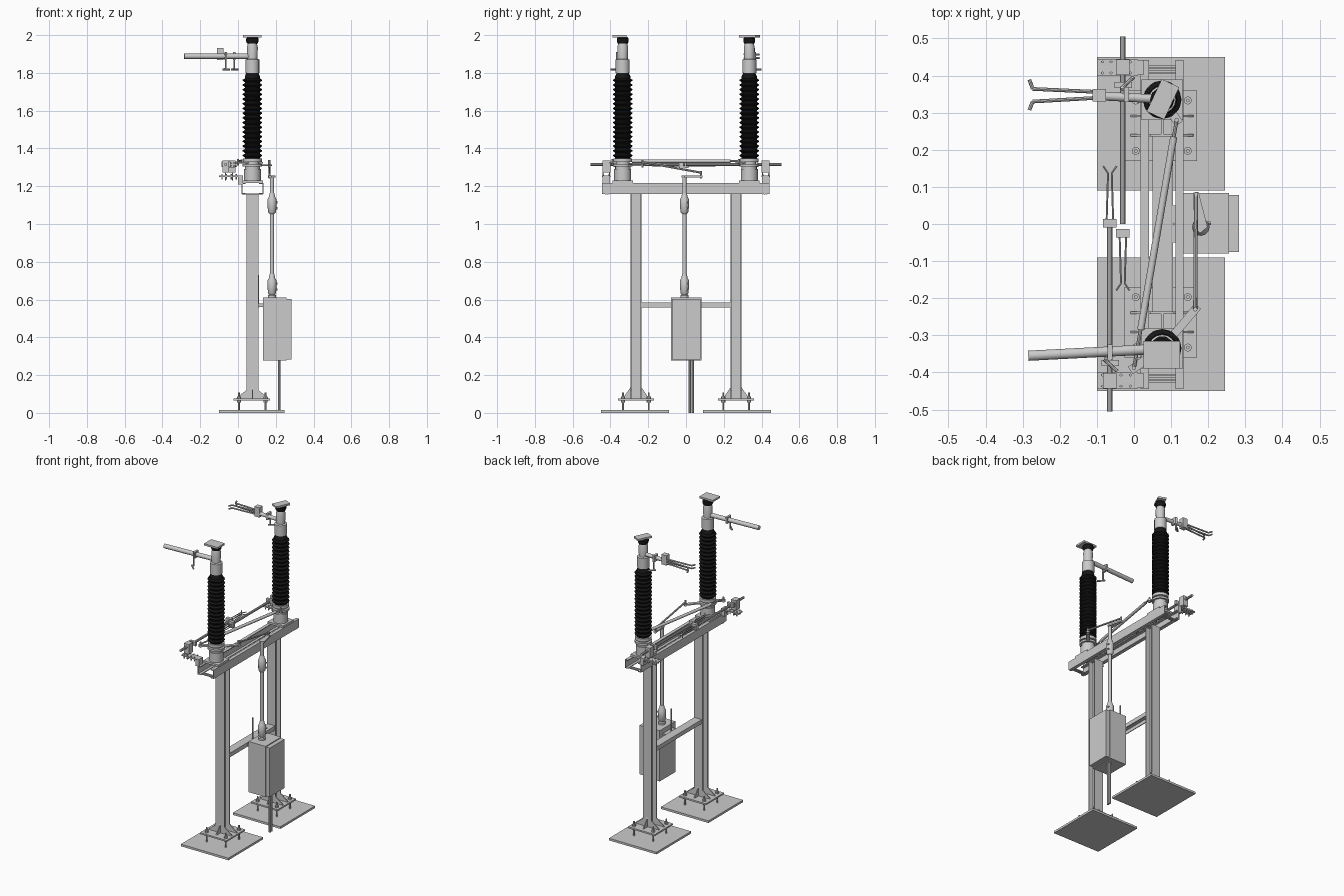
import bpy, bmesh, math
from mathutils import Vector, Matrix

if "Cube" in bpy.data.objects:
    bpy.data.objects.remove(bpy.data.objects["Cube"])

black = bpy.data.materials.new("black_insulation")
black.diffuse_color = (0.008, 0.008, 0.008, 1)
black.use_nodes = True
black.node_tree.nodes["Principled BSDF"].inputs["Base Color"].default_value = black.diffuse_color


def finish(name, bm, mat=None, smooth=False):
    bmesh.ops.recalc_face_normals(bm, faces=bm.faces)
    me = bpy.data.meshes.new(name)
    bm.to_mesh(me)
    bm.free()
    ob = bpy.data.objects.new(name, me)
    bpy.context.collection.objects.link(ob)
    if mat:
        me.materials.append(mat)
    if smooth:
        for o in bpy.context.selected_objects:
            o.select_set(False)
        bpy.context.view_layer.objects.active = ob
        ob.select_set(True)
        bpy.ops.object.shade_smooth_by_angle(angle=math.radians(35))
    return ob


def box(name, x, y, z, rot=0, mat=None):
    bm = bmesh.new()
    c = Vector([(a + b) / 2 for a, b in (x, y, z)])
    s = [abs(b - a) for a, b in (x, y, z)]
    m = Matrix.Translation(c) @ Matrix.Rotation(rot, 4, 'Z') @ Matrix.Diagonal((*s, 1))
    bmesh.ops.create_cube(bm, size=1, matrix=m)
    return finish(name, bm, mat)


def rod(name, pts, r, n=10):
    """Round bar following a list of points."""
    bm = bmesh.new()
    for p, q in zip(pts, pts[1:]):
        p, q = Vector(p), Vector(q)
        d = q - p
        m = Matrix.Translation((p + q) / 2) @ d.to_track_quat('Z', 'Y').to_matrix().to_4x4()
        bmesh.ops.create_cone(bm, cap_ends=True, segments=n, radius1=r, radius2=r, depth=d.length, matrix=m)
    return finish(name, bm, None, n > 6)


def lathe(name, prof, x, y, n=16, mat=None, smooth=True):
    """Turn (radius, z) pairs around a vertical axis."""
    bm = bmesh.new()
    rings = [[bm.verts.new((x + r * math.cos(2 * math.pi * i / n), y + r * math.sin(2 * math.pi * i / n), z))
              for i in range(n)] for r, z in prof]
    for a, b in zip(rings, rings[1:]):
        for i in range(n):
            bm.faces.new((a[i], a[(i + 1) % n], b[(i + 1) % n], b[i]))
    bm.faces.new(rings[0])
    bm.faces.new(rings[-1])
    return finish(name, bm, mat, smooth)


def prism(name, pts, put, a, b):
    """Extrude a 2D outline from a to b; put(u, v, w) gives the 3D position."""
    bm = bmesh.new()
    lo = [bm.verts.new(put(u, v, a)) for u, v in pts]
    hi = [bm.verts.new(put(u, v, b)) for u, v in pts]
    bm.faces.new(lo)
    bm.faces.new(hi)
    for i in range(len(pts)):
        j = (i + 1) % len(pts)
        bm.faces.new((lo[i], lo[j], hi[j], hi[i]))
    return finish(name, bm)


def arm(name, p, q, w, z0, z1):
    """Flat lever between two plan points."""
    p, q = Vector(p), Vector(q)
    d = (q - p).normalized()
    s = Vector((-d.y, d.x)) * w / 2
    pts = [p - d * w / 2 + s, p - d * w / 2 - s, q + d * w / 2 - s, q + d * w / 2 + s]
    return prism(name, pts, lambda u, v, t: (u, v, t), z0, z1)


CX = 0.076
for side, tag in ((-1, "near"), (1, "far")):
    yc = 0.265 * side
    # footing plate, raised base plate and anchor bolts
    box(tag + "_footing_plate", (-0.10, 0.245), (side * 0.09, side * 0.45), (0, 0.014))
    box(tag + "_base_plate", (-0.025, 0.17), (yc - 0.095, yc + 0.095), (0.066, 0.076))
    for bx in (0.005, 0.145):
        for dy in (-0.068, 0.068):
            lathe(tag + "_anchor_bolt", [(0.005, 0.012), (0.005, 0.054), (0.011, 0.054), (0.011, 0.066),
                  (0.011, 0.088), (0.005, 0.088), (0.005, 0.108)], bx, yc + dy, 8, smooth=False)
    # H-section column
    w, h, t = 0.032, 0.029, 0.006
    H = [(-w, -h), (w, -h), (w, -h + t), (0.003, -h + t), (0.003, h - t), (w, h - t),
         (w, h), (-w, h), (-w, h - t), (-0.003, h - t), (-0.003, -h + t), (-w, -h + t)]
    prism(tag + "_column", [(CX + a, yc + b) for a, b in H], lambda u, v, s: (u, v, s), 0.076, 1.16)
    # base gussets
    for s in (-1, 1):
        for dy in (-0.026, 0.026):
            prism(tag + "_gusset_x", [(CX + s * w, 0.076), (CX + s * 0.085, 0.076), (CX + s * 0.08, 0.083), (CX + s * w, 0.12)],
                  lambda u, v, q: (u, q, v), yc + dy - 0.003, yc + dy + 0.003)
        prism(tag + "_gusset_y", [(yc + s * h, 0.076), (yc + s * 0.07, 0.076), (yc + s * h, 0.135)],
              lambda u, v, q: (q, u, v), CX - 0.003, CX + 0.003)

# top beam: two channels with flanges facing inward
for s, tag in ((-1, "left"), (1, "right")):
    C = [(0.058, 1.16), (0.058, 1.217), (0.036, 1.217), (0.036, 1.212), (0.053, 1.212),
         (0.053, 1.165), (0.036, 1.165), (0.036, 1.16)]
    prism(tag + "_beam_channel", [(CX + s * a, z) for a, z in C], lambda u, v, q: (u, q, v), -0.445, 0.442)

# cross brace between columns, downward channel
prism("cross_brace", [(0.05, 0.557), (0.05, 0.584), (0.105, 0.584), (0.105, 0.557), (0.1, 0.557),
      (0.1, 0.579), (0.055, 0.579), (0.055, 0.557)], lambda u, v, q: (u, q, v), -0.24, 0.24)

# insulator posts
for side, tag in ((-1, "near"), (1, "far")):
    y = 0.335 * side
    box(tag + "_post_foot", (0.02, 0.132), (y - 0.055, y + 0.055), (1.217, 1.23))
    lathe(tag + "_bearing", [(0.045, 1.23), (0.045, 1.29), (0.04, 1.29), (0.04, 1.305), (0.052, 1.305),
          (0.052, 1.318), (0.036, 1.318), (0.036, 1.328), (0.05, 1.328), (0.05, 1.347)], CX, y)
    prof, n = [(0.04, 1.347)], 17
    for i in range(n):
        z = 1.352 + i * 0.0249
        prof += [(0.04, z), (0.052, z + 0.009), (0.052, z + 0.013), (0.04, z + 0.02)]
    prof += [(0.04, 1.782), (0.032, 1.80)]
    lathe(tag + "_insulator", prof, CX, y, 12, black)
    lathe(tag + "_post_cap", [(0.037, 1.80), (0.037, 1.87), (0.027, 1.874), (0.029, 1.935), (0.024, 1.955)], CX, y)
    lathe(tag + "_terminal_neck", [(0.028, 1.955), (0.033, 1.968), (0.033, 1.982), (0.026, 1.99)], CX, y, 10, black)
    # slats near the beam ends
    for k in range(3):
        box(tag + "_beam_end_slat", (0.02, 0.132), (side * (0.404 + k * 0.009), side * (0.41 + k * 0.009)), (1.156, 1.162))
    # earth switch bracket with bolts, bearing and clamp loop
    bx, yb = (-0.065 if side < 0 else -0.03), 0.422 * side
    box(tag + "_earth_bracket", (-0.10, 0.01), (yb - 0.023, yb + 0.023), (1.25, 1.258))
    box(tag + "_bracket_stem", (0.0, 0.026), (yb - 0.02, yb + 0.02), (1.21, 1.258))
    for px in (-0.085, -0.062, -0.035, -0.01):
        for dy in (-0.015, 0.015):
            rod(tag + "_bracket_bolt", [(px, yb + dy, 1.235), (px, yb + dy, 1.265)], 0.004, 6)
    loop = [(bx, yb + 0.017 * math.cos(a), 1.25 + 0.017 * math.sin(a))
            for a in [math.pi + math.pi * i / 6 for i in range(7)]]
    rod(tag + "_clamp_loop", [(bx, yb - 0.017, 1.28)] + loop + [(bx, yb + 0.017, 1.28)], 0.003, 6)
    box(tag + "_earth_bearing", (bx - 0.018, bx + 0.018), (yb - 0.021, yb + 0.021), (1.272, 1.337))
    # earth blade: tube, collars and two-pronged fork
    rod(tag + "_earth_blade", [(bx, side * 0.505, 1.315), (bx, 0.0, 1.315)], 0.008)
    box(tag + "_blade_collar", (bx - 0.022, bx + 0.024), (side * 0.366, side * 0.382), (1.303, 1.33))
    yk = -0.025 if side > 0 else 0.002
    box(tag + "_fork_block", (bx - 0.018, bx + 0.018), (yk - 0.011, yk + 0.011), (1.297, 1.337))
    for s in (-1, 1):
        for dz in (-0.007, 0.007):
            rod(tag + "_earth_fork", [(bx + s * 0.009, yk, 1.315 + dz), (bx + s * 0.005, yk - side * 0.135, 1.315 + dz),
                (bx + s * 0.018, yk - side * 0.154, 1.315 + dz)], 0.003, 6)
    # fixed earth contact hanging from the main arm
    ya, hx = y + side * 0.012, (-0.065 if side < 0 else -0.02)
    box(tag + "_contact_clamp", (hx - 0.007, hx + 0.007), (ya - 0.018, ya + 0.022), (1.868, 1.91))
    rod(tag + "_contact_hook", [(hx, ya + side * 0.018, 1.91), (hx, ya + side * 0.018, 1.822),
        (hx - 0.015, ya + side * 0.018, 1.818), (hx + 0.02, ya + side * 0.05, 1.818)], 0.005, 8)

# terminal pads
box("near_terminal_pad", (0.026, 0.124), (-0.39, -0.315), (1.988, 2.0))
box("far_terminal_pad", (0.052, 0.104), (0.288, 0.384), (1.988, 2.0), math.radians(-25))

# main contact arms
rod("near_main_arm", [(0.06, -0.337, 1.888), (-0.285, -0.355, 1.888)], 0.014, 14)
rod("far_main_arm", [(0.06, 0.337, 1.888), (-0.09, 0.345, 1.888)], 0.012, 14)
box("main_fork_block", (-0.112, -0.076), (0.33, 0.364), (1.868, 1.932))
for s in (-1, 1):
    for z in (1.879, 1.898):
        c = 0.348
        rod("main_fork_finger", [(-0.1, c + s * 0.008, z), (-0.273, c + s * 0.017 - 0.001, z),
            (-0.282, c + s * 0.041, z)], 0.005, 8)

# synchronising link and its levers
arm("near_link_lever", (CX, -0.335), (0.0, -0.388), 0.024, 1.319, 1.327)
arm("far_link_lever", (CX, 0.335), (0.115, 0.28), 0.024, 1.319, 1.327)
rod("link_tube", [(0.018, -0.285, 1.333), (0.107, 0.235, 1.333)], 0.0095, 12)
rod("link_ends", [(0.0, -0.388, 1.333), (0.115, 0.28, 1.333)], 0.005, 8)
for p in ((0.0, -0.388), (0.115, 0.28)):
    rod("link_pin", [(*p, 1.31), (*p, 1.345)], 0.006, 8)

# drive link from the vertical shaft
arm("drive_lever", (CX, -0.335), (0.165, -0.23), 0.022, 1.308, 1.316)
rod("drive_link", [(0.165, -0.23, 1.328), (0.167, 0.08, 1.272)], 0.0055, 8)
rod("drive_link_pin", [(0.165, -0.23, 1.30), (0.165, -0.23, 1.34)], 0.006, 8)
rod("crank_pin", [(0.167, 0.08, 1.242), (0.167, 0.08, 1.28)], 0.006, 8)
prism("shaft_crank", [(0.16, 0.085), (0.174, 0.087), (0.198, -0.008), (0.178, -0.025), (0.162, -0.01)],
      lambda u, v, q: (u, v, q), 1.246, 1.256)

# vertical shaft with couplings
SX, SY = 0.18, -0.008
rod("drive_shaft", [(SX, SY, 0.61), (SX, SY, 1.25)], 0.011, 12)
for z in (1.065, 0.635):
    lathe("shaft_coupling", [(0.013, z - 0.012), (0.022, z), (0.024, z + 0.065), (0.017, z + 0.078), (0.012, z + 0.1)], SX, SY, 12)
    for dz in (0.018, 0.05):
        rod("coupling_bolt", [(SX - 0.005, SY + 0.01, z + dz), (SX + 0.028, SY + 0.01, z + dz)], 0.006, 6)
lathe("cabinet_gland", [(0.022, 0.605), (0.022, 0.622), (0.015, 0.63)], SX, SY, 12)

# drive cabinet, door, mounting and cable conduits
box("cabinet", (0.133, 0.256), (-0.08, 0.083), (0.277, 0.61))
box("cabinet_door", (0.256, 0.283), (-0.075, 0.078), (0.283, 0.604))
box("cabinet_mount", (0.1, 0.135), (-0.05, 0.05), (0.56, 0.58))
rod("mount_rod", [(0.107, 0.0, 0.557), (0.107, 0.0, 0.73)], 0.0035, 6)
for y in (0.02, 0.036):
    rod("cable_conduit", [(0.218, y, 0), (0.218, y, 0.28)], 0.0075)
